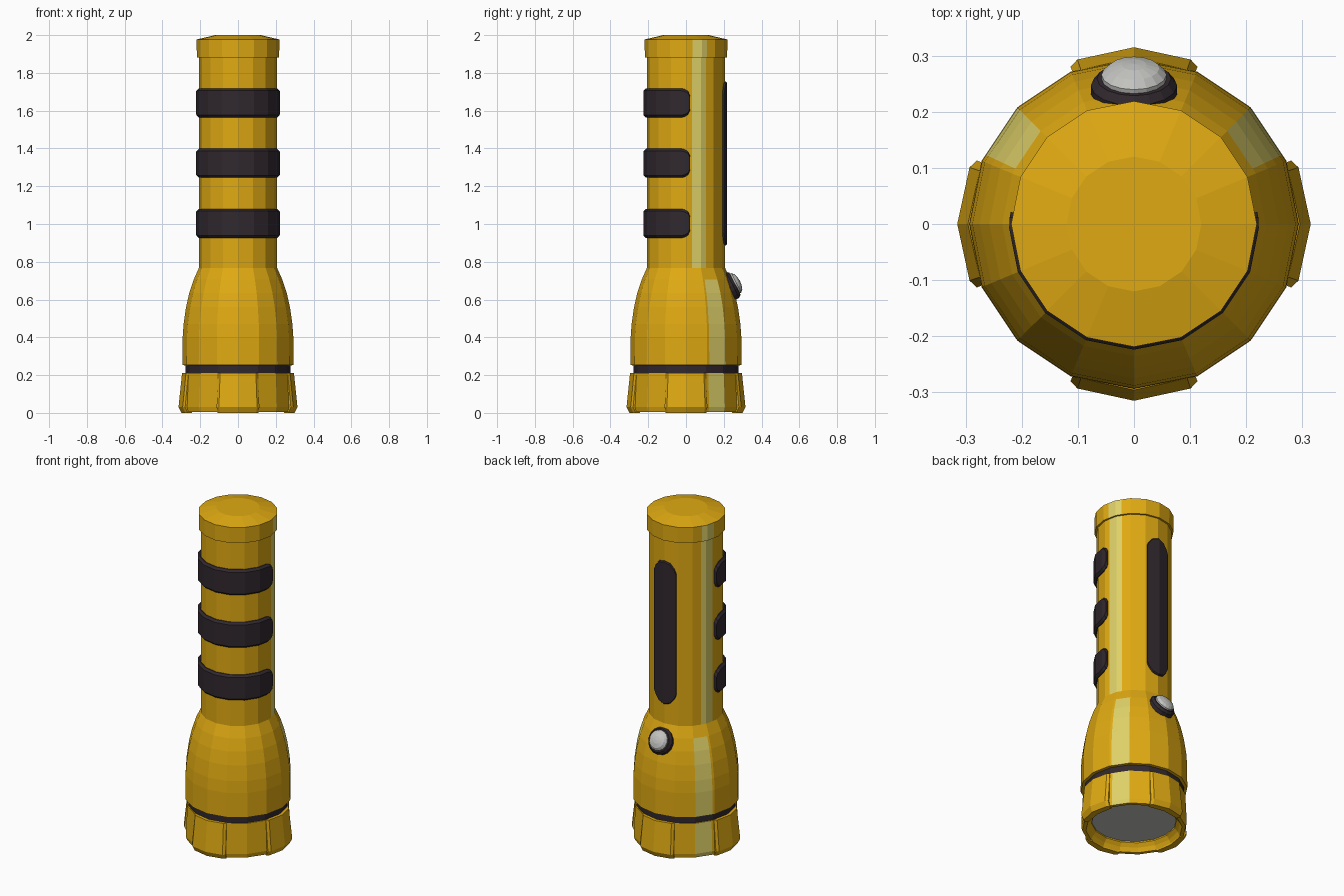
import bpy, bmesh, math
from mathutils import Matrix, Vector

if "Cube" in bpy.data.objects:
    bpy.data.objects.remove(bpy.data.objects["Cube"])

STEP = 22.5  # sixteen-sided body


def mat(name, rgb):
    m = bpy.data.materials.new(name)
    m.diffuse_color = (*rgb, 1)
    m.use_nodes = True
    m.node_tree.nodes["Principled BSDF"].inputs["Base Color"].default_value = m.diffuse_color
    return m


YELLOW = mat("yellow", (0.74, 0.40, 0.006))
PALE = mat("pale_yellow", (0.74, 0.64, 0.14))
DARK = mat("dark_rubber", (0.030, 0.021, 0.027))
SILVER = mat("silver", (0.55, 0.55, 0.53))


def poly_r(r, a):
    """Radius of the sixteen-sided outline at angle a."""
    return r * math.cos(math.radians(STEP / 2)) / math.cos(math.radians(a % STEP - STEP / 2))


def point(r, a, z):
    t = math.radians(a)
    return (r * math.cos(t), r * math.sin(t), z)


def finish(bm, name, mats, rule=None, matrix=None):
    bmesh.ops.remove_doubles(bm, verts=bm.verts, dist=1e-5)
    bmesh.ops.recalc_face_normals(bm, faces=bm.faces)
    bm.normal_update()
    if rule:
        for f in bm.faces:
            f.material_index = int(rule(f.calc_center_median(), f.normal))
    if matrix:
        bm.transform(matrix)
    me = bpy.data.meshes.new(name)
    bm.to_mesh(me)
    bm.free()
    for m in mats:
        me.materials.append(m)
    ob = bpy.data.objects.new(name, me)
    bpy.context.collection.objects.link(ob)
    return ob


def lathe(name, profile, mats, stripe=None, zmax=9, matrix=None):
    """Turn a (r, z) profile; stripe = angle range of the pale side stripes."""
    angles = {i * STEP for i in range(16)}
    rule = None
    if stripe:
        for s in stripe:
            angles |= {s, 180 - s}

        def rule(c, n):
            a = math.degrees(math.atan2(c.y, abs(c.x)))
            outward = n.x * c.x + n.y * c.y > 0
            return stripe[0] < a < stripe[1] and outward and abs(n.z) < 0.8 and c.z < zmax
    bm = bmesh.new()
    rings = [[bm.verts.new(point(poly_r(r, a), a, z)) for r, z in profile]
             for a in sorted(angles)]
    for i, ring in enumerate(rings):
        nxt = rings[(i + 1) % len(rings)]
        for j in range(len(profile) - 1):
            quad = [ring[j], nxt[j], nxt[j + 1], ring[j + 1]]
            if profile[j][0] == 0:
                quad.pop(1)
            elif profile[j + 1][0] == 0:
                quad.pop(2)
            bm.faces.new(quad)
    return finish(bm, name, mats, rule, matrix)


def strip(name, columns, material):
    """Wrapped plate: each column is (angle, [(r, z), ...])."""
    bm = bmesh.new()
    cols = [[bm.verts.new(point(r, a, z)) for r, z in sec] for a, sec in columns]
    n = len(cols[0])
    for c, d in zip(cols, cols[1:]):
        for j in range(n):
            bm.faces.new([c[j], d[j], d[(j + 1) % n], c[(j + 1) % n]])
    bm.faces.new(cols[0])
    bm.faces.new(cols[-1])
    return finish(bm, name, [material])


def section(r_in, r_out, z, h, b):
    return [(r_in, z - h), (r_out - b, z - h), (r_out, z - h + b),
            (r_out, z + h - b), (r_out - b, z + h), (r_in, z + h)]


# Handle tube and end cap
lathe("handle", [(0.207, 0.74), (0.207, 1.89)], [YELLOW, PALE], (9, 31))
lathe("end_cap", [(0.19, 1.882), (0.218, 1.882), (0.219, 1.977), (0.12, 2.0), (0, 2.0)],
      [YELLOW, PALE], (9, 31))

# Flared head
lathe("head", [(0.20, 0.77), (0.207, 0.768), (0.235, 0.705), (0.258, 0.635), (0.275, 0.56),
               (0.288, 0.47), (0.293, 0.40), (0.294, 0.253), (0.26, 0.25)],
      [YELLOW, PALE], (25, 45), 0.72)

# Dark ring between head and bezel
lathe("seal_ring", [(0.26, 0.255), (0.277, 0.252), (0.277, 0.208), (0.26, 0.205)], [DARK])

# Bezel with recessed lens
lathe("bezel", [(0.25, 0.212), (0.283, 0.212), (0.291, 0.03), (0.285, 0.006), (0.265, 0.006),
                (0.252, 0.03), (0.234, 0.05), (0.234, 0.07)], [YELLOW, PALE], (25, 45))
lathe("lens", [(0.24, 0.058), (0, 0.058)], [SILVER])

# Four raised lobes around the bezel
for k in range(4):
    cols = []
    for da, drop in ((-22, 0.013), (-19, 0.005), (0, 0), (19, 0.005), (22, 0.013)):
        cols.append((k * 90 + da, [(0.262, 0.0), (0.300 - drop, 0.0), (0.315 - drop, 0.03),
                                   (0.296 - drop, 0.212), (0.262, 0.212)]))
    strip("bezel_lobe_%d" % (k + 1), cols, YELLOW)

# Three rubber grip bands wrapped round the front
for k, z in enumerate((1.003, 1.322, 1.641)):
    half = [(174.5, 0.042), (177, 0.062), (182, 0.073), (187, 0.077)]
    half += [(180 + STEP * i, 0.077) for i in range(1, 5)]
    spec = half + [(540 - a, h) for a, h in half[-2::-1]]
    strip("grip_band_%d" % (k + 1),
          [(a, section(0.19, poly_r(0.224, a), z, h, 0.012)) for a, h in spec], DARK)

# Long rubber pad on the back
pad = [(-20, 0.37), (-17, 0.395), (-10, 0.425), (0, 0.435),
       (10, 0.425), (17, 0.395), (20, 0.37)]
strip("back_pad", [(90 + a, section(0.19, poly_r(0.216, 90 + a), 1.32, h, 0.006))
                   for a, h in pad], DARK)

# Push switch on the sloping shoulder
axis = Vector((0, 0.89, 0.46)).normalized()
place = Matrix.Translation((0, 0.235, 0.672)) @ axis.to_track_quat('Z', 'Y').to_matrix().to_4x4()
lathe("switch_collar", [(0.077, -0.03), (0.077, 0.013), (0.066, 0.027), (0, 0.027)],
      [DARK], matrix=place)
lathe("switch_button", [(0.058, 0.02), (0.058, 0.035), (0.045, 0.048), (0.022, 0.055), (0, 0.057)],
      [SILVER], matrix=place)
